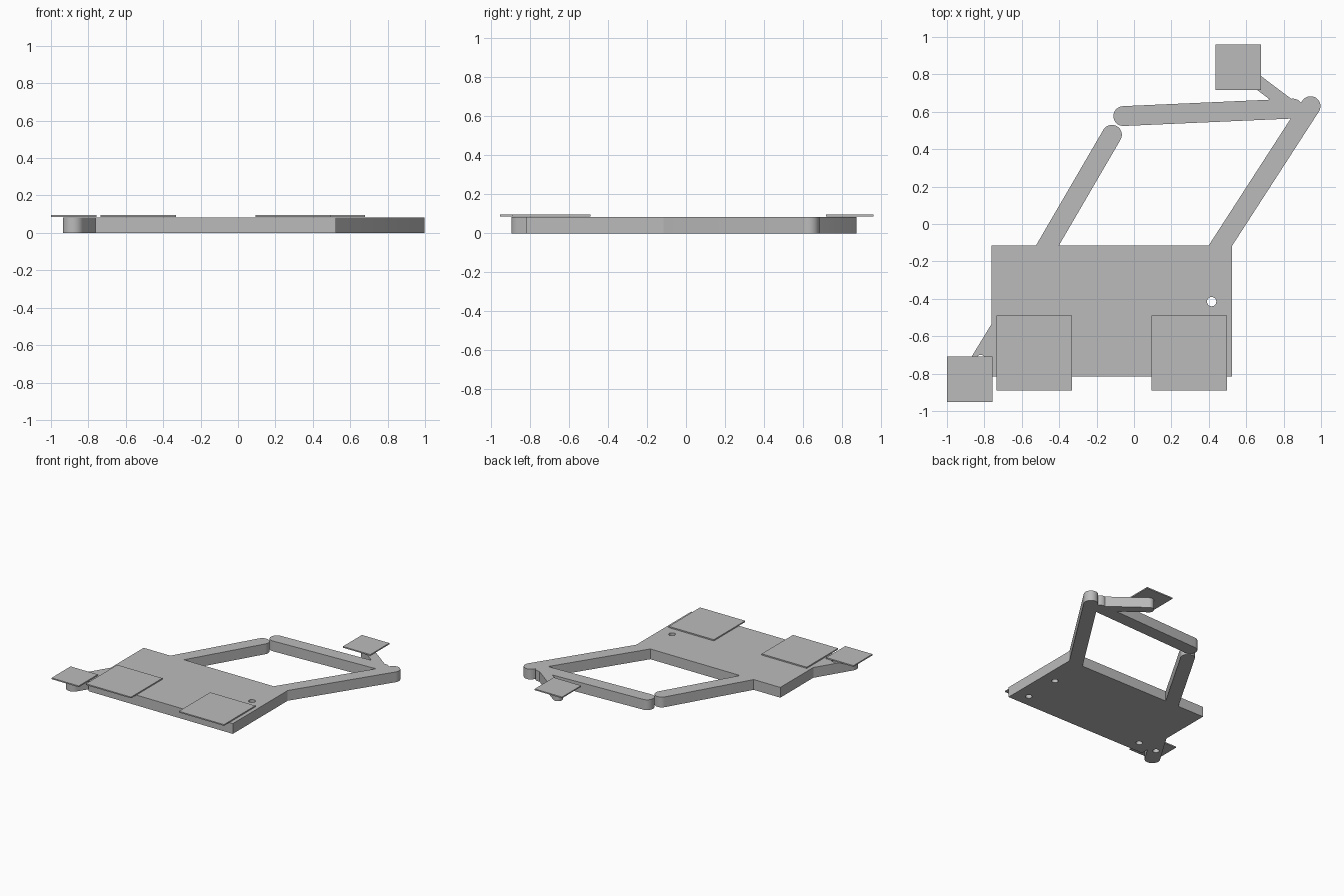
import bpy, bmesh, math
from mathutils import Vector

if "Cube" in bpy.data.objects:
    bpy.data.objects.remove(bpy.data.objects["Cube"], do_unlink=True)

THICK = 0.083      # slab height
LIFT = 0.086       # underside of the thin plates
PLATE = 0.01

grey = bpy.data.materials.new("plain grey")
grey.use_nodes = True
colour = (0.5, 0.5, 0.5, 1)
grey.diffuse_color = colour
grey.node_tree.nodes["Principled BSDF"].inputs["Base Color"].default_value = colour


def extrude(name, outline, z0, z1):
    """Prism from a counter-clockwise outline."""
    bm = bmesh.new()
    face = bm.faces.new([bm.verts.new((x, y, z0)) for x, y in outline])
    top = bmesh.ops.extrude_face_region(bm, geom=[face])["geom"]
    bmesh.ops.translate(bm, vec=(0, 0, z1 - z0),
                        verts=[v for v in top if isinstance(v, bmesh.types.BMVert)])
    bmesh.ops.recalc_face_normals(bm, faces=bm.faces)
    mesh = bpy.data.meshes.new(name)
    bm.to_mesh(mesh)
    bm.free()
    obj = bpy.data.objects.new(name, mesh)
    bpy.context.collection.objects.link(obj)
    mesh.materials.append(grey)
    return obj


def arc(centre, radius, start, sweep, steps):
    return [(centre[0] + radius * math.cos(start + sweep * i / steps),
             centre[1] + radius * math.sin(start + sweep * i / steps))
            for i in range(steps + 1)]


def smooth(obj):
    bpy.ops.object.select_all(action="DESELECT")
    obj.select_set(True)
    bpy.context.view_layer.objects.active = obj
    bpy.ops.object.shade_smooth_by_angle(angle=math.radians(30))


def bar(name, a, b, radius):
    """Flat bar with round ends."""
    d = Vector(b) - Vector(a)
    side = math.atan2(d.y, d.x) - math.pi / 2
    outline = arc(b, radius, side, math.pi, 20) + arc(a, radius, side + math.pi, math.pi, 20)
    return extrude(name, outline, 0, THICK)


def rectangle(name, x0, x1, y0, y1, z0, z1):
    return extrude(name, [(x0, y0), (x1, y0), (x1, y1), (x0, y1)], z0, z1)


def drill(obj, centre):
    """Round hole right through a part."""
    ring = arc(centre, 0.025, 0, 2 * math.pi, 32)[:-1]
    cutter = extrude("hole_cutter", ring, -0.1, 0.2)
    cutter.hide_render = True
    cutter.hide_set(True)
    mod = obj.modifiers.new("hole", "BOOLEAN")
    mod.operation = "DIFFERENCE"
    mod.solver = "EXACT"
    mod.object = cutter
    bpy.context.view_layer.objects.active = obj
    bpy.ops.object.modifier_apply(modifier=mod.name)
    bpy.data.objects.remove(cutter, do_unlink=True)


# Main slab with its holes
body = rectangle("body", -0.762, 0.525, -0.816, -0.115, 0, THICK)
for hole in [(0.415, -0.415), (0.415, -0.715), (-0.65, -0.715)]:
    drill(body, hole)
smooth(body)

# Linked bars forming the open loop behind the slab
bars = [
    bar("left_arm", (0.43, -0.165), (0.944, 0.63), 0.053),
    bar("right_arm", (-0.495, -0.17), (-0.118, 0.477), 0.053),
    bar("cross_link", (-0.057, 0.577), (0.85, 0.617), 0.053),
    bar("rear_foot_link", (0.85, 0.617), (0.557, 0.838), 0.036),
]

# Short bar at the front right corner
front_link = bar("front_foot_link", (-0.88, -0.838), (-0.7, -0.543), 0.057)
drill(front_link, (-0.82, -0.725))
for part in bars + [front_link]:
    smooth(part)

# Thin square and oblong plates hovering just above the slab
for name, x, y, w, d in [
    ("rear_foot_plate", 0.557, 0.839, 0.245, 0.243),
    ("front_foot_plate", -0.878, -0.83, 0.243, 0.243),
    ("left_plate", 0.296, -0.69, 0.403, 0.4),
    ("right_plate", -0.534, -0.69, 0.403, 0.4),
]:
    rectangle(name, x - w / 2, x + w / 2, y - d / 2, y + d / 2, LIFT, LIFT + PLATE)
